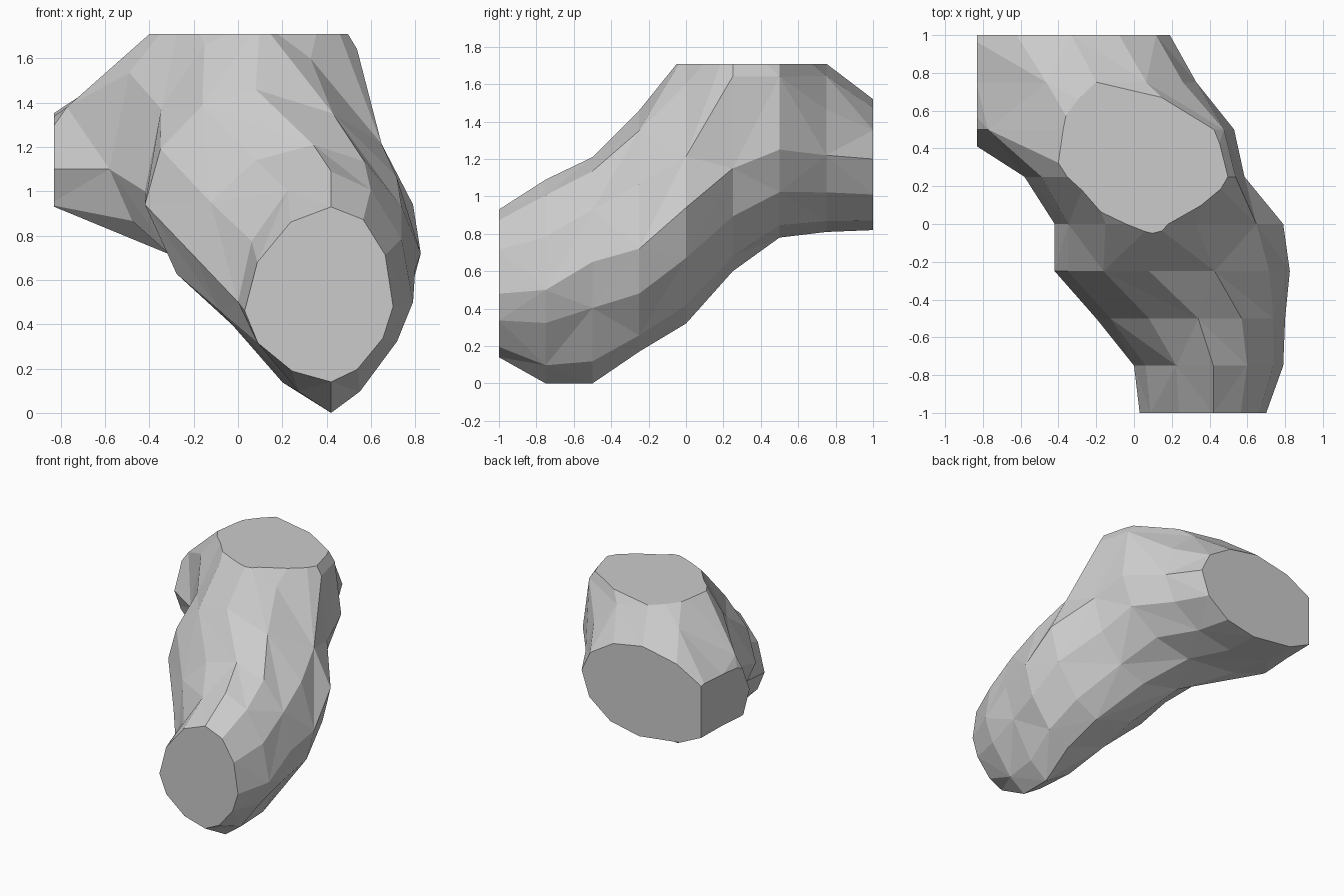
import bpy, bmesh, math

if "Cube" in bpy.data.objects:
    bpy.data.objects.remove(bpy.data.objects["Cube"])

STEPS = 3  # facets per quarter of a section
# Cross-sections front to back:
# y, right (x, z), top (x, z), left (x, z), bottom (x, z),
# pointedness of the four quarters (right-top, top-left, left-bottom, bottom-right)
SECTIONS = [
    (-1.00, (0.70, 0.48), (0.42, 0.93), (0.03, 0.46), (0.42, 0.14), (0.95, 1.1, 1.15, 1.25)),
    (-0.75, (0.79, 0.50), (0.42, 1.09), (0.00, 0.50), (0.42, 0.00), (1.05, 1.1, 1.5, 1.5)),
    (-0.50, (0.80, 0.65), (0.34, 1.21), (-0.20, 0.71), (0.42, 0.00), (1.0, 1.05, 1.5, 1.4)),
    (-0.25, (0.825, 0.72), (0.08, 1.46), (-0.42, 0.94), (0.42, 0.17), (1.1, 1.05, 1.3, 1.2)),
    (0.00, (0.79, 0.94), (0.10, 1.77), (-0.42, 1.00), (0.36, 0.32), (1.6, 1.05, 1.2, 1.2)),
    (0.25, (0.585, 1.15), (0.10, 1.96), (-0.58, 1.10), (0.12, 0.60), (0.72, 0.98, 1.1, 1.1)),
    (0.50, (0.53, 1.25), (0.02, 1.92), (-0.97, 1.10), (-0.10, 0.78), (0.78, 1.55, 1.0, 1.05)),
    (0.75, (0.33, 1.22), (-0.20, 1.71), (-1.00, 1.15), (-0.28, 0.81), (1.0, 1.6, 1.0, 1.05)),
    (1.00, (0.19, 1.20), (-0.33, 1.52), (-1.00, 1.15), (-0.30, 0.82), (1.05, 1.2, 1.0, 1.0)),
]
SIDES = 4 * STEPS


def ring(bm, y, right, top, left, bottom, bends):
    # Four rounded quarters, each joining two extreme points
    verts = []
    ends = [right, top, left, bottom, right]
    for q in range(4):
        p0, p1 = ends[q], ends[q + 1]
        # centre of the quarter: the corner facing inwards
        cx, cz = (p1[0], p0[1]) if q % 2 == 0 else (p0[0], p1[1])
        for i in range(STEPS):
            a = math.pi / 2 * i / STEPS
            c, s = math.cos(a) ** bends[q], math.sin(a) ** bends[q]
            x = cx + (p0[0] - cx) * c + (p1[0] - cx) * s
            z = cz + (p0[1] - cz) * c + (p1[1] - cz) * s
            verts.append(bm.verts.new((x, y, z)))
    return verts


def cut(bm, point, normal):
    # Slice away everything beyond the plane and close the opening
    res = bmesh.ops.bisect_plane(bm, geom=bm.verts[:] + bm.edges[:] + bm.faces[:],
                                 dist=1e-5, plane_co=point, plane_no=normal,
                                 clear_outer=True)
    rim = [e for e in res["geom_cut"]
           if isinstance(e, bmesh.types.BMEdge) and e.is_boundary]
    bmesh.ops.edgeloop_fill(bm, edges=rim)


bm = bmesh.new()

# Faceted sloping passage
rings = [ring(bm, *s) for s in SECTIONS]
for j, (a, b) in enumerate(zip(rings, rings[1:])):
    for i in range(SIDES):
        k = (i + 1) % SIDES
        if (i + j) % 2:
            bm.faces.new((a[i], a[k], b[k]))
            bm.faces.new((a[i], b[k], b[i]))
        else:
            bm.faces.new((a[i], a[k], b[i]))
            bm.faces.new((a[k], b[k], b[i]))

# Flat front and back ends
bm.faces.new(rings[0])
bm.faces.new(rings[-1])

# Flat top opening and left side
cut(bm, (0, 0, 1.709), (0, 0, 1))
cut(bm, (-0.83, 0, 0), (-1, 0, 0))

bmesh.ops.recalc_face_normals(bm, faces=bm.faces[:])
mesh = bpy.data.meshes.new("rock_passage")
bm.to_mesh(mesh)
bm.free()
bpy.context.collection.objects.link(bpy.data.objects.new("rock_passage", mesh))
